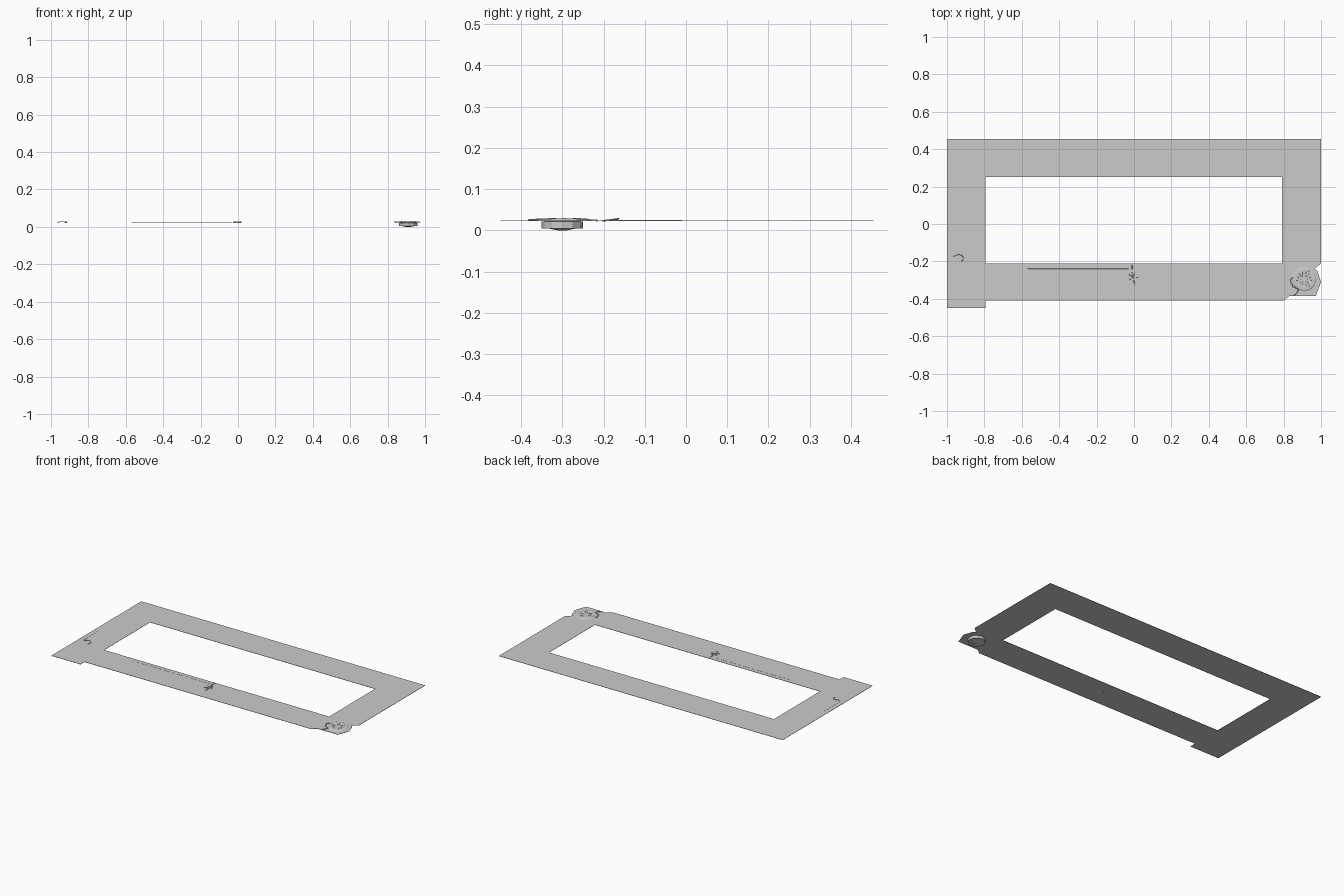
import bpy, bmesh, math
from mathutils import Matrix, Vector

if "Cube" in bpy.data.objects:
    bpy.data.objects.remove(bpy.data.objects["Cube"])

Z = 0.0235  # mid-height of the thin sheet


def to_mesh(ob):
    bpy.ops.object.select_all(action='DESELECT')
    ob.select_set(True)
    bpy.context.view_layer.objects.active = ob
    bpy.ops.object.convert(target='MESH')
    return bpy.context.view_layer.objects.active


def flat_shape(name, loops, z, half):
    """Filled outline (with optional holes) extruded into a thin sheet."""
    cu = bpy.data.curves.new(name, 'CURVE')
    cu.dimensions = '2D'
    cu.fill_mode = 'BOTH'
    cu.extrude = half
    for pts in loops:
        sp = cu.splines.new('POLY')
        sp.points.add(len(pts) - 1)
        for p, (x, y) in zip(sp.points, pts):
            p.co = (x, y, 0, 1)
        sp.use_cyclic_u = True
    ob = bpy.data.objects.new(name, cu)
    bpy.context.collection.objects.link(ob)
    ob.location.z = z
    return to_mesh(ob)


def wire(name, pts, r):
    """Thin raised strand through the given points."""
    cu = bpy.data.curves.new(name, 'CURVE')
    cu.dimensions = '3D'
    cu.bevel_depth = r
    cu.bevel_resolution = 0
    cu.use_fill_caps = True
    sp = cu.splines.new('POLY')
    sp.points.add(len(pts) - 1)
    for p, c in zip(sp.points, pts):
        p.co = (*c, 1)
    ob = bpy.data.objects.new(name, cu)
    bpy.context.collection.objects.link(ob)
    return to_mesh(ob)


def lathe(name, centre, profile, n=12):
    """Faceted round part from (radius, height) pairs, capped at both ends."""
    bm = bmesh.new()
    rings = [[bm.verts.new((centre[0] + r * math.cos(math.tau * i / n),
                            centre[1] + r * math.sin(math.tau * i / n), z))
              for i in range(n)] for r, z in profile]
    for a, b in zip(rings, rings[1:]):
        for i in range(n):
            bm.faces.new((a[i], a[(i + 1) % n], b[(i + 1) % n], b[i]))
    bm.faces.new(rings[0][::-1])
    bm.faces.new(rings[-1])
    bmesh.ops.recalc_face_normals(bm, faces=bm.faces)
    me = bpy.data.meshes.new(name)
    bm.to_mesh(me)
    bm.free()
    ob = bpy.data.objects.new(name, me)
    bpy.context.collection.objects.link(ob)
    return ob


def petals(name, centre, count, dist, size, z):
    """Ring of flattened low-poly petals."""
    bm = bmesh.new()
    for i in range(count):
        a = math.tau * i / count
        m = (Matrix.Translation(Vector((*centre, z))) @ Matrix.Rotation(a, 4, 'Z')
             @ Matrix.Translation((dist, 0, 0)) @ Matrix.Diagonal((*size, 1)))
        bmesh.ops.create_icosphere(bm, subdivisions=1, radius=1, matrix=m)
    me = bpy.data.meshes.new(name)
    bm.to_mesh(me)
    bm.free()
    ob = bpy.data.objects.new(name, me)
    bpy.context.collection.objects.link(ob)
    return ob


# Main flat frame with the notched front edge and corner lug
outer = [(-1, .455), (1, .455), (1, -.21), (.965, -.24), (.98, -.25), (1, -.31),
         (.972, -.385), (.83, -.385), (.8, -.41), (-.795, -.41),
         (-.795, -.45), (-1, -.45)]
inner = [(-.795, .25), (-.795, -.212), (.79, -.212), (.79, .25)]
flat_shape("frame_sheet", [outer, inner], Z, 0.0008)

# Round fitting below the corner lug
hub = (.91, -.3)
lathe("corner_hub", hub, [(.01, 0), (.03, .004), (.05, .005), (.05, .021), (.04, .023)])

# Raised rim and petals on top of the hub
lathe("corner_rim", (.91, -.295), [(.066, .024), (.06, .028), (.045, .029), (.03, .0265)])
petals("corner_petals", (.91, -.295), 6, .035, (.02, .01, .003), .0275)

# Loose strand winding beside the hub
wire("corner_strand", [(.85, -.285, .026), (.835, -.30, .027), (.85, -.335, .026),
                       (.88, -.35, .027), (.87, -.37, .026), (.855, -.382, .025)], .002)

# Small sprig in the middle of the front rail
petals("middle_sprig", (-.005, -.285), 5, .016, (.014, .005, .004), .025)
wire("middle_stem", [(-.01, -.215, .024), (-.012, -.255, .026),
                     (-.005, -.29, .026), (.005, -.335, .023)], .002)

# Curl on the left rail
curl = [(-.935 + .022 * math.cos(a), -.183 + .02 * math.sin(a), .0255 + .0025 * math.sin(a))
        for a in [math.radians(150 - 27 * i) for i in range(9)]]
wire("left_curl", [(-.968, -.17, .024)] + curl, .002)

# Fine border lines set in from the edges
wire("left_border_line", [(-.97, -.01, Z + .0008), (-.97, -.17, Z + .0008)], .0008)
wire("front_border_line", [(-.57, -.24, Z + .0008), (-.03, -.24, Z + .0008)], .0008)
